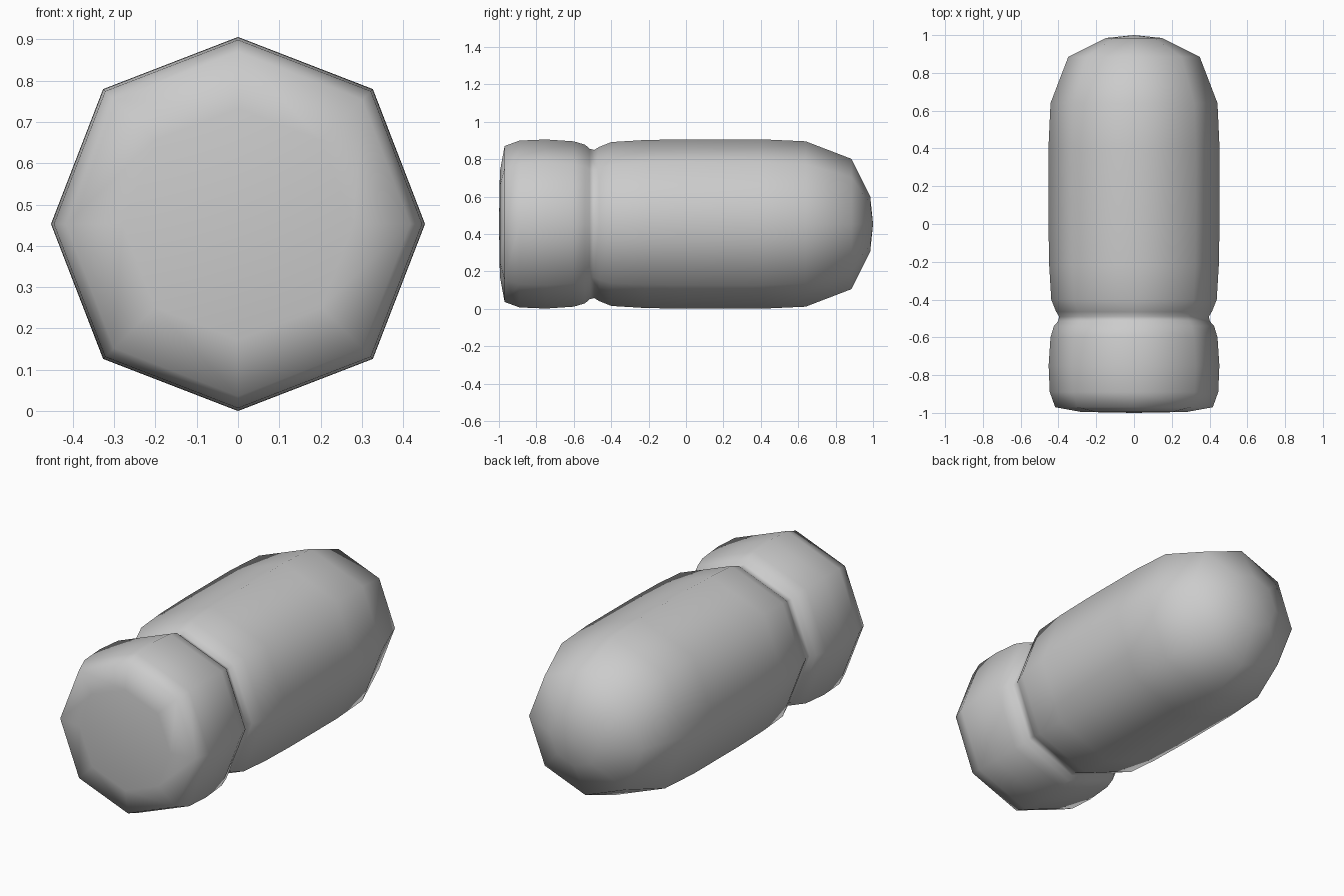
import bpy, bmesh, math

if "Cube" in bpy.data.objects:
    bpy.data.objects.remove(bpy.data.objects["Cube"])

SIDES = 8
CENTRE_Z = 0.453

# (y, radius) from the flat front cap, over the groove, to the domed back
PROFILE = [
    (-0.995, 0.28), (-0.97, 0.417), (-0.89, 0.446), (-0.75, 0.452),
    (-0.60, 0.442), (-0.54, 0.424), (-0.515, 0.402), (-0.49, 0.396),
    (-0.465, 0.412), (-0.40, 0.438), (-0.22, 0.449), (0.0, 0.453),
    (0.40, 0.453), (0.64, 0.442), (0.885, 0.348), (0.985, 0.148),
]


def ring(bm, y, r):
    """Eight-sided ring with slightly fuller diagonals."""
    verts = []
    for i in range(SIDES):
        a = 2 * math.pi * i / SIDES
        k = r * (1.02 if i % 2 else 1.0)
        verts.append(bm.verts.new((k * math.cos(a), y, CENTRE_Z + k * math.sin(a))))
    return verts


bm = bmesh.new()
rings = [ring(bm, y, r) for y, r in PROFILE]

# Side walls
for a, b in zip(rings, rings[1:]):
    for i in range(SIDES):
        j = (i + 1) % SIDES
        bm.faces.new((a[i], a[j], b[j], b[i]))

# End caps
for end, y in ((rings[0], -1.0), (rings[-1], 1.0)):
    tip = bm.verts.new((0, y, CENTRE_Z))
    for i in range(SIDES):
        bm.faces.new((end[i], end[(i + 1) % SIDES], tip))

bmesh.ops.recalc_face_normals(bm, faces=bm.faces)
for f in bm.faces:
    f.smooth = True

mesh = bpy.data.meshes.new("grooved_capsule")
bm.to_mesh(mesh)
bm.free()
body = bpy.data.objects.new("grooved_capsule", mesh)
bpy.context.collection.objects.link(body)
